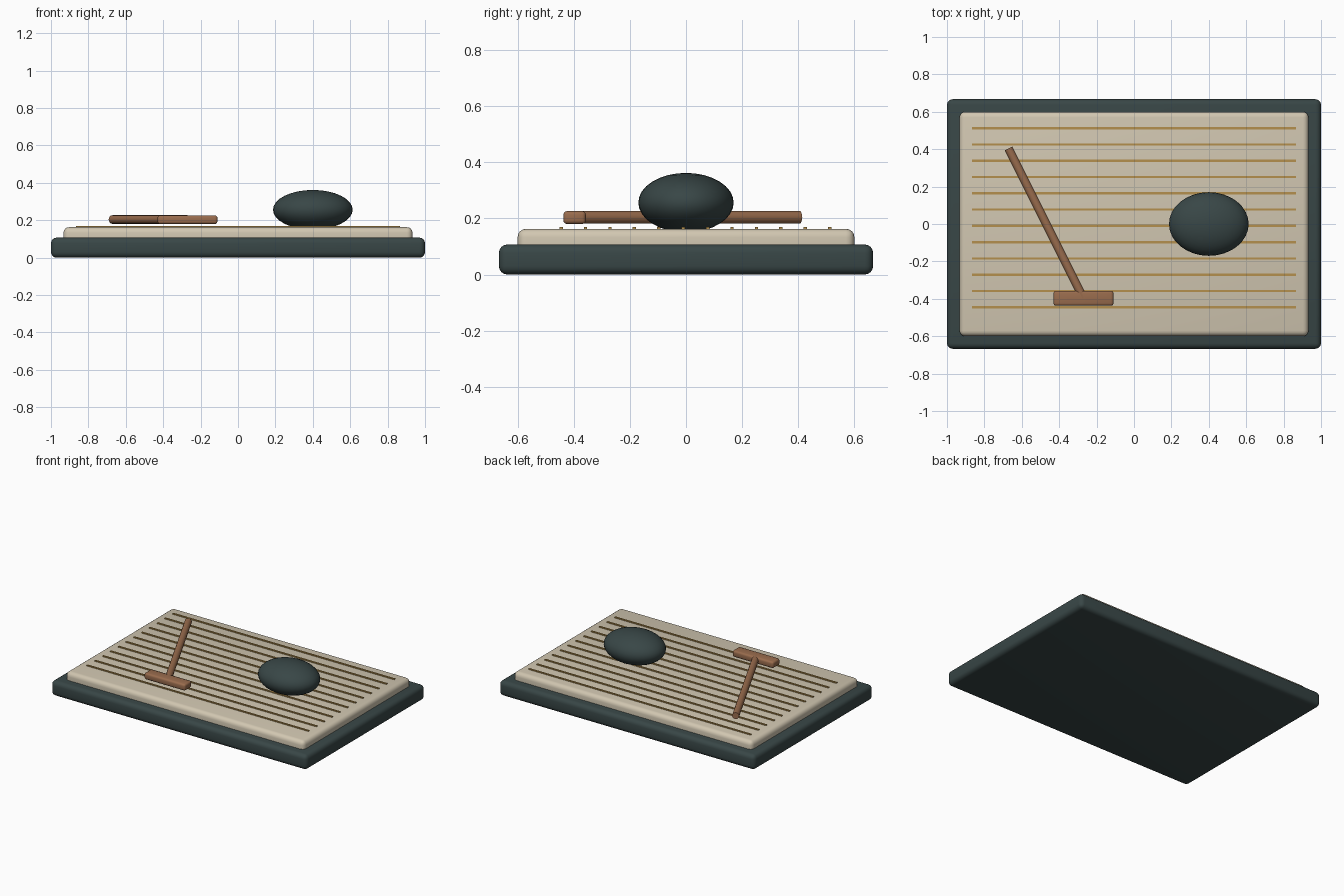
import bpy, math
from mathutils import Vector

if "Cube" in bpy.data.objects:
    bpy.data.objects.remove(bpy.data.objects["Cube"])


def material(name, rgb):
    m = bpy.data.materials.new(name)
    m.diffuse_color = (*rgb, 1)
    m.use_nodes = True
    m.node_tree.nodes["Principled BSDF"].inputs["Base Color"].default_value = m.diffuse_color
    return m


SLATE = material("dark slate", (0.040, 0.062, 0.062))
SAND = material("pale sand", (0.64, 0.57, 0.44))
OCHRE = material("ochre", (0.46, 0.28, 0.075))
WOOD = material("brown wood", (0.32, 0.15, 0.075))


def finish(name, mat, angle=40):
    ob = bpy.context.object
    ob.name = name
    ob.data.materials.append(mat)
    bpy.ops.object.shade_smooth_by_angle(angle=math.radians(angle))
    return ob


def box(name, mat, lo, hi, bevel=0, segments=4):
    lo, hi = Vector(lo), Vector(hi)
    bpy.ops.mesh.primitive_cube_add(size=1, location=(lo + hi) / 2)
    bpy.context.object.scale = hi - lo
    bpy.ops.object.transform_apply(location=False, rotation=False, scale=True)
    if bevel:
        mod = bpy.context.object.modifiers.new("rounded edges", 'BEVEL')
        mod.width, mod.segments = bevel, segments
        bpy.ops.object.modifier_apply(modifier=mod.name)
    return finish(name, mat)


# Tray and raised sand bed
box("tray", SLATE, (-1, -0.667, 0), (1, 0.667, 0.107), 0.03)
box("sand_bed", SAND, (-0.933, -0.6, 0.05), (0.933, 0.6, 0.163), 0.03)

# Raked lines in the sand
for i in range(12):
    y = -0.445 + i * 0.087
    box(f"rake_line_{i + 1}", OCHRE, (-0.867, y - 0.006, 0.155), (0.867, y + 0.006, 0.169))

# Flattened stone
bpy.ops.mesh.primitive_uv_sphere_add(segments=32, ring_count=16, radius=1, location=(0.4, 0, 0.256))
bpy.context.object.scale = (0.213, 0.17, 0.106)
bpy.ops.object.transform_apply(location=False, rotation=False, scale=True)
finish("stone", SLATE)

# Rake: crosswise head and slanted round handle
box("rake_head", WOOD, (-0.43, -0.437, 0.18), (-0.11, -0.357, 0.226), 0.013, 3)
a, b = Vector((-0.671, 0.404, 0.204)), Vector((-0.271, -0.396, 0.204))
bpy.ops.mesh.primitive_cylinder_add(vertices=16, radius=0.023, depth=(b - a).length,
                                    location=(a + b) / 2)
bpy.context.object.rotation_euler = (b - a).to_track_quat('Z', 'Y').to_euler()
finish("rake_handle", WOOD)
